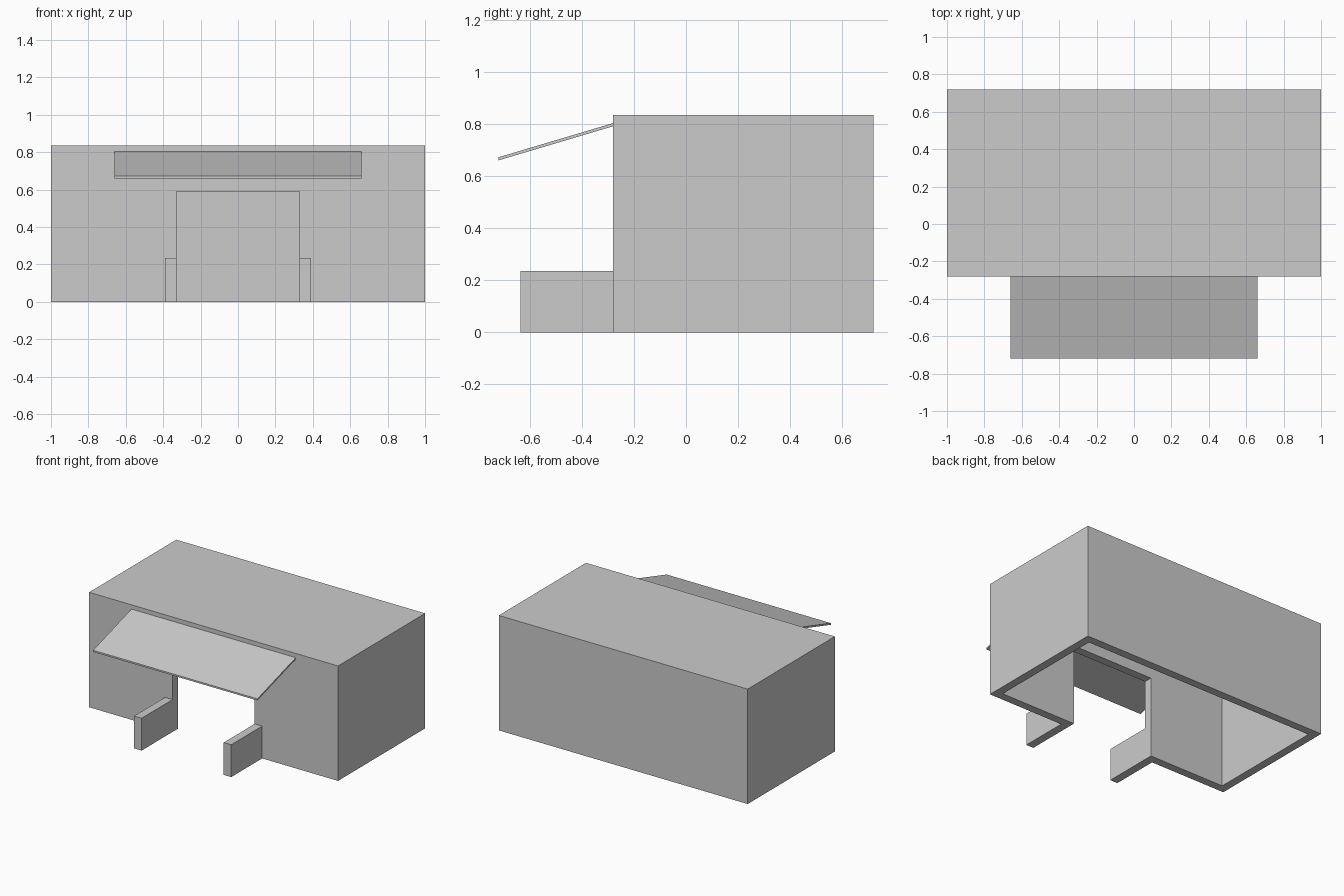
import bpy, bmesh

if "Cube" in bpy.data.objects:
    bpy.data.objects.remove(bpy.data.objects["Cube"])

T = 0.06                        # wall thickness
X, Y0, Y1, H = 1.0, -0.28, 0.72, 0.835
DOOR_X, DOOR_H = 0.33, 0.59


def prism(name, profile, x0, x1):
    """Extrude a (y, z) profile along x."""
    bm = bmesh.new()
    face = bm.faces.new([bm.verts.new((x0, y, z)) for y, z in profile])
    ext = bmesh.ops.extrude_face_region(bm, geom=[face])
    verts = [g for g in ext["geom"] if isinstance(g, bmesh.types.BMVert)]
    bmesh.ops.translate(bm, verts=verts, vec=(x1 - x0, 0, 0))
    bmesh.ops.recalc_face_normals(bm, faces=bm.faces)
    mesh = bpy.data.meshes.new(name)
    bm.to_mesh(mesh)
    bm.free()
    obj = bpy.data.objects.new(name, mesh)
    bpy.context.collection.objects.link(obj)
    return obj


def box(name, x0, x1, y0, y1, z0, z1):
    return prism(name, [(y0, z0), (y1, z0), (y1, z1), (y0, z1)], x0, x1)


# hollow building shell, open underneath, with a doorway in the front
shell = box("building_shell", -X, X, Y0, Y1, 0, H)
cutters = [
    box("interior_cutter", -X + T, X - T, Y0 + T, Y1 - T, -0.2, H - T),
    box("doorway_cutter", -DOOR_X, DOOR_X, Y0 - 0.1, Y0 + T + 0.1, -0.1, DOOR_H),
]
for cutter in cutters:
    mod = shell.modifiers.new(cutter.name, "BOOLEAN")
    mod.operation = "DIFFERENCE"
    mod.solver = "EXACT"
    mod.object = cutter
    cutter.hide_render = True

# bake the cuts and drop the cutters
graph = bpy.context.evaluated_depsgraph_get()
cut_mesh = bpy.data.meshes.new_from_object(shell.evaluated_get(graph))
shell.modifiers.clear()
shell.data = cut_mesh
for cutter in cutters:
    bpy.data.objects.remove(cutter)

# low walls flanking the doorway
for side, x0 in (("left", -DOOR_X - T), ("right", DOOR_X)):
    box(f"{side}_low_wall", x0, x0 + T, -0.635, Y0, 0, 0.235)

# thin sloping awning
prism("awning", [(-0.72, 0.661), (Y0, 0.792), (Y0, 0.804), (-0.72, 0.673)], -0.66, 0.66)
